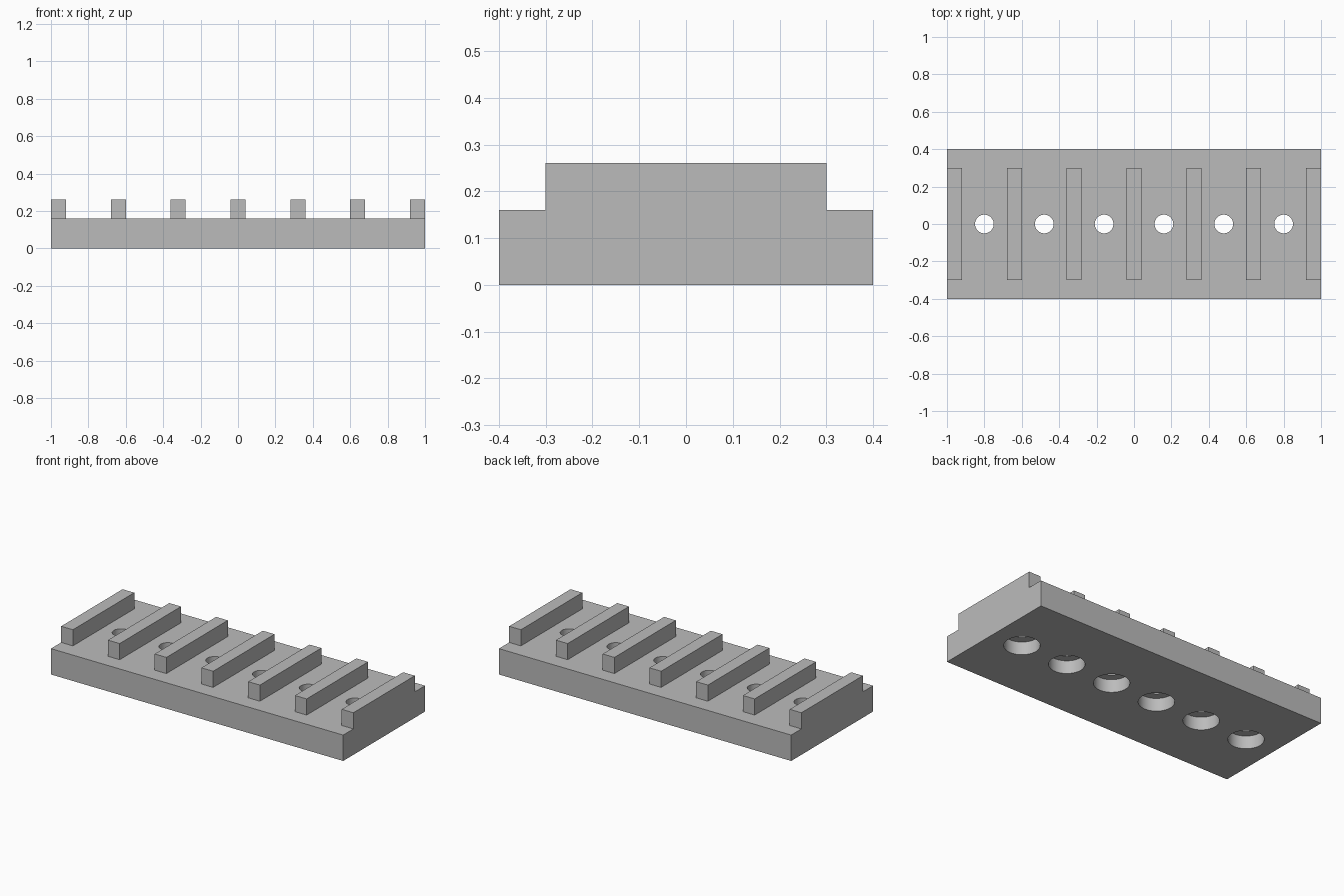
import bpy
import bmesh
import math
from mathutils import Matrix

LENGTH, WIDTH, THICK = 2.0, 0.8, 0.16
RIB_W, RIB_LEN, RIB_H = 0.08, 0.6, 0.1
PITCH = 0.32
HOLE_R, BORE_R, BORE_DEPTH = 0.05, 0.1, 0.08

if "Cube" in bpy.data.objects:
    bpy.data.objects.remove(bpy.data.objects["Cube"])

grey = bpy.data.materials.new("plain_grey")
grey.use_nodes = True
colour = (0.5, 0.5, 0.5, 1)
grey.diffuse_color = colour
grey.node_tree.nodes["Principled BSDF"].inputs["Base Color"].default_value = colour


def new_object(name, bm):
    mesh = bpy.data.meshes.new(name)
    bm.to_mesh(mesh)
    bm.free()
    mesh.materials.append(grey)
    obj = bpy.data.objects.new(name, mesh)
    bpy.context.collection.objects.link(obj)
    return obj


def box(name, size, centre):
    bm = bmesh.new()
    matrix = Matrix.Translation(centre) @ Matrix.Diagonal((*size, 1))
    bmesh.ops.create_cube(bm, size=1, matrix=matrix)
    return new_object(name, bm)


def hole_cutter(name, radius, bottom, top):
    # One row of six cylinders midway between the ribs
    bm = bmesh.new()
    for i in range(6):
        place = Matrix.Translation(((i - 2.5) * PITCH, 0, (bottom + top) / 2))
        bmesh.ops.create_cone(bm, cap_ends=True, segments=48, radius1=radius,
                              radius2=radius, depth=top - bottom, matrix=place)
    obj = new_object(name, bm)
    obj.hide_render = True
    obj.hide_set(True)
    return obj


# Base plate with through holes, counterbored from below
plate = box("base_plate", (LENGTH, WIDTH, THICK), (0, 0, THICK / 2))
cutters = (hole_cutter("through_hole_cutter", HOLE_R, -0.1, THICK + 0.1),
           hole_cutter("counterbore_cutter", BORE_R, -0.1, BORE_DEPTH))
bpy.context.view_layer.objects.active = plate
plate.select_set(True)
for cutter in cutters:
    mod = plate.modifiers.new(cutter.name, "BOOLEAN")
    mod.operation = "DIFFERENCE"
    mod.solver = "EXACT"
    mod.object = cutter
    bpy.ops.object.modifier_apply(modifier=mod.name)
    bpy.data.objects.remove(cutter)
bpy.ops.object.shade_smooth_by_angle(angle=math.radians(30))

# Seven cross ribs on top, the end ones flush with the plate ends
for i in range(7):
    box(f"rib_{i + 1}", (RIB_W, RIB_LEN, RIB_H),
        ((i - 3) * PITCH, 0, THICK + RIB_H / 2))
